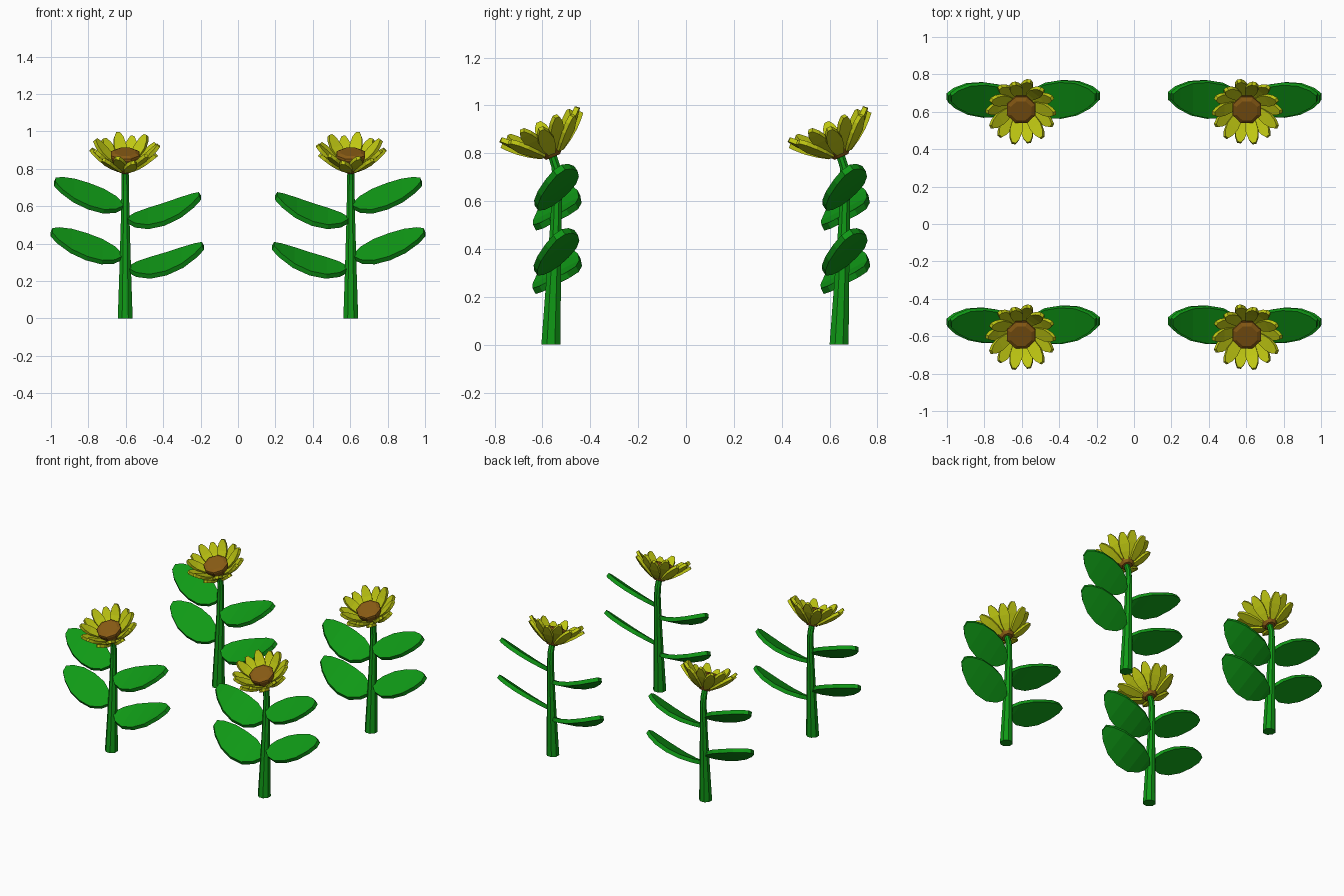
import bpy, bmesh, math
from mathutils import Vector

if "Cube" in bpy.data.objects:
    bpy.data.objects.remove(bpy.data.objects["Cube"])


def material(name, rgb):
    m = bpy.data.materials.new(name)
    m.diffuse_color = (*rgb, 1)
    m.use_nodes = True
    m.node_tree.nodes["Principled BSDF"].inputs["Base Color"].default_value = m.diffuse_color
    return m


GREEN = material("leaf green", (0.005, 0.32, 0.008))
YELLOW = material("petal yellow", (0.52, 0.57, 0.006))
BROWN = material("seed brown", (0.25, 0.105, 0.007))


def finish(bm, name, mat, origin, side, thickness=0):
    """Mirror by side, move to the flower's spot, link as an object."""
    for v in bm.verts:
        v.co = Vector((v.co.x * side, v.co.y, v.co.z)) + origin
    if side < 0:
        bmesh.ops.reverse_faces(bm, faces=bm.faces[:])
    if not thickness:
        bmesh.ops.recalc_face_normals(bm, faces=bm.faces[:])
    me = bpy.data.meshes.new(name)
    bm.to_mesh(me)
    bm.free()
    me.materials.append(mat)
    ob = bpy.data.objects.new(name, me)
    bpy.context.collection.objects.link(ob)
    if thickness:
        mod = ob.modifiers.new("thickness", 'SOLIDIFY')
        mod.thickness = thickness
        mod.offset = 0


def blade(bm, centres, widths, across):
    """Flat leaf-like strip around a centre line."""
    a = [bm.verts.new(c - across * w) for c, w in zip(centres, widths)]
    b = [bm.verts.new(c + across * w) for c, w in zip(centres, widths)]
    for i in range(len(a) - 1):
        bm.faces.new((a[i], a[i + 1], b[i + 1], b[i]))


def lathe(bm, rings, sides, u, v):
    """Closed tube through rings of (centre, radius)."""
    loops = []
    for c, r in rings:
        loops.append([bm.verts.new(c + r * (u * math.cos(t) + v * math.sin(t)))
                      for t in ((k + 0.5) * math.tau / sides for k in range(sides))])
    for p, q in zip(loops, loops[1:]):
        for k in range(sides):
            n = (k + 1) % sides
            bm.faces.new((p[k], p[n], q[n], q[k]))
    bm.faces.new(loops[0][::-1])
    bm.faces.new(loops[-1])


# Tilted frame of the flower head
X = Vector((1, 0, 0))
TILT = math.radians(23)
BACK = Vector((0, math.cos(TILT), math.sin(TILT)))
AXIS = Vector((0, -math.sin(TILT), math.cos(TILT)))
HEAD = Vector((0, 0.0475, 0.785))

LEAF_T = (0, 0.1, 0.28, 0.5, 0.72, 0.9, 1)
LEAF_W = (0.15, 0.58, 0.92, 1, 0.88, 0.55, 0.2)
# base, tip, half-width vector, sag
LEAVES = {
    "lower_outer_leaf": ((-0.02, 0.05, 0.33), (-0.394, 0.072, 0.46), (0, 0.088, 0.062), 0.012),
    "upper_outer_leaf": ((-0.015, 0.05, 0.60), (-0.376, 0.072, 0.73), (0, 0.086, 0.060), 0.012),
    "lower_inner_leaf": ((0.02, 0.05, 0.262), (0.416, 0.078, 0.388), (0, 0.098, 0.050), 0.034),
    "upper_inner_leaf": ((0.015, 0.05, 0.525), (0.400, 0.078, 0.655), (0, 0.096, 0.049), 0.034),
}


def flower(origin, side):
    # Stem, leaning back and then nodding forward
    bm = bmesh.new()
    path = ((0, 0.0375, 0.043), (0.25, 0.048, 0.034), (0.5, 0.0585, 0.026),
            (0.68, 0.064, 0.022), (0.74, 0.060, 0.021), (0.795, 0.042, 0.02))
    lathe(bm, [(Vector((0, y, z)), r) for z, y, r in path], 8, X, Vector((0, 1, 0)))
    finish(bm, "stem", GREEN, origin, side)

    # Leaves
    for name, (base, tip, half, sag) in LEAVES.items():
        bm = bmesh.new()
        base, tip = Vector(base), Vector(tip)
        line = [base.lerp(tip, t) - Vector((0, 0, sag * 4 * t * (1 - t))) for t in LEAF_T]
        blade(bm, line, LEAF_W, Vector(half))
        finish(bm, name, GREEN, origin, side, 0.027)

    # Seed head
    bm = bmesh.new()
    profile = ((0.0, 0.034), (0.03, 0.06), (0.095, 0.083), (0.105, 0.081), (0.115, 0.06))
    lathe(bm, [(HEAD + AXIS * h, r) for h, r in profile], 8, X, BACK)
    finish(bm, "seed_head", BROWN, origin, side)

    # Petals, alternating between a high and a low layer
    for layer, (r0, h0, r1, h1) in enumerate(((0.05, 0.035, 0.178, 0.152),
                                              (0.045, 0.02, 0.183, 0.128))):
        bm = bmesh.new()
        for k in range(layer, 14, 2):
            t = k * math.tau / 14
            out = X * math.cos(t) + BACK * math.sin(t)
            across = BACK * math.cos(t) - X * math.sin(t)
            line = []
            for s in (0, 0.3, 0.6, 0.85, 1):
                h = h0 + (h1 - h0) * s - 0.008 * math.sin(math.pi * s)
                line.append(HEAD + out * (r0 + (r1 - r0) * s) + AXIS * h)
            blade(bm, line, (0.45, 0.85, 1, 0.75, 0.3), across * 0.034)
        finish(bm, ("inner_petals", "outer_petals")[layer], YELLOW, origin, side, 0.02)


# Two by two, right-hand flowers mirrored
for x, side in ((-0.603, 1), (0.603, -1)):
    for y in (-0.6025, 0.6025):
        flower(Vector((x, y, 0)), side)
